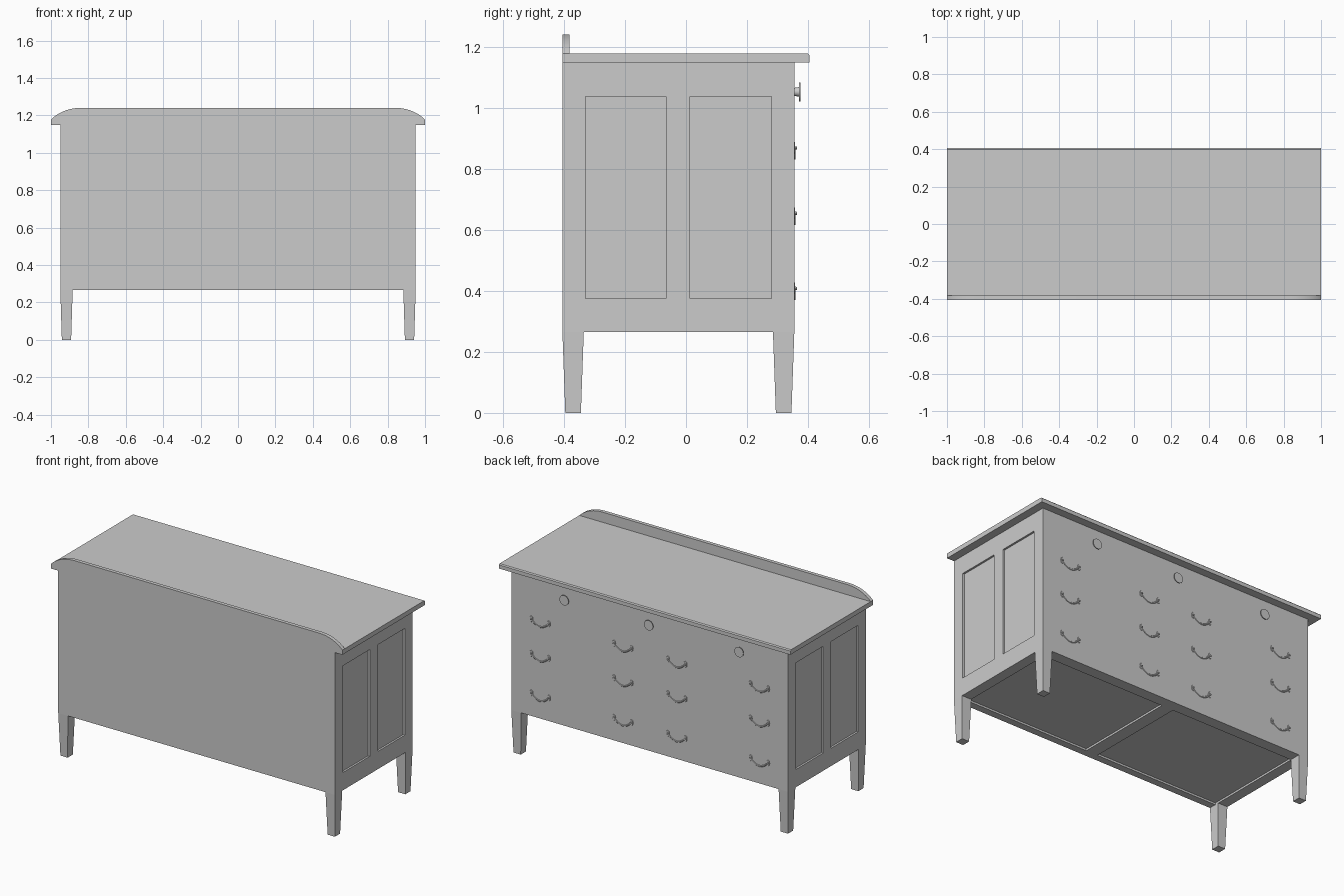
import bpy, bmesh, math
from mathutils import Matrix, Vector

if "Cube" in bpy.data.objects:
    bpy.data.objects.remove(bpy.data.objects["Cube"], do_unlink=True)

grey = bpy.data.materials.new("plain grey")
grey.use_nodes = True
grey.diffuse_color = (0.6, 0.6, 0.6, 1)
grey.node_tree.nodes["Principled BSDF"].inputs["Base Color"].default_value = (0.6, 0.6, 0.6, 1)


def finish(name, bm):
    bmesh.ops.recalc_face_normals(bm, faces=bm.faces)
    mesh = bpy.data.meshes.new(name)
    bm.to_mesh(mesh)
    bm.free()
    mesh.materials.append(grey)
    ob = bpy.data.objects.new(name, mesh)
    bpy.context.collection.objects.link(ob)
    return ob


def add_box(bm, lo, hi):
    lo, hi = Vector(lo), Vector(hi)
    m = Matrix.Translation((lo + hi) / 2) @ Matrix.Diagonal((*(hi - lo), 1))
    return bmesh.ops.create_cube(bm, size=1, matrix=m)["verts"]


def add_disc(bm, x, z, y0, y1, r0, r1, sides):
    # turned piece whose axis points out of the drawer front
    m = Matrix.Translation((x, (y0 + y1) / 2, z)) @ Matrix.Rotation(-math.pi / 2, 4, "X")
    bmesh.ops.create_cone(bm, cap_ends=True, segments=sides, radius1=r0, radius2=r1,
                          depth=y1 - y0, matrix=m)


def smooth(ob):
    bpy.ops.object.select_all(action="DESELECT")
    ob.select_set(True)
    bpy.context.view_layer.objects.active = ob
    bpy.ops.object.shade_smooth_by_angle()


BACK, FRONT = -0.405, 0.355
BOTTOM, UNDER_TOP, TOP = 0.265, 1.148, 1.177
DEPTH = 0.012

# Cabinet body with recessed panels in the sides and underside
bm = bmesh.new()
add_box(bm, (-0.95, BACK, BOTTOM), (0.95, FRONT, UNDER_TOP))
body = finish("cabinet_body", bm)

bm = bmesh.new()
for s in (-1, 1):
    for y0, y1 in ((-0.33, -0.065), (0.013, 0.28)):
        xs = sorted((s * (0.95 - DEPTH), s * 1.05))
        add_box(bm, (xs[0], y0, 0.375), (xs[1], y1, 1.037))
    xs = sorted((s * 0.04, s * 0.885))
    add_box(bm, (xs[0], -0.36, BOTTOM - 0.1), (xs[1], 0.285, BOTTOM + DEPTH))
cutter = finish("panel_cutter", bm)
cutter.hide_render = True
mod = body.modifiers.new("panels", "BOOLEAN")
mod.object = cutter
mod.operation = "DIFFERENCE"
mod.solver = "EXACT"
bpy.context.view_layer.objects.active = body
bpy.ops.object.modifier_apply(modifier=mod.name)
bpy.data.objects.remove(cutter, do_unlink=True)

# Tapered legs
for sx, side in ((-1, "right"), (1, "left")):
    for cy, end in ((-0.37, "back"), (0.32, "front")):
        bm = bmesh.new()
        cx = sx * 0.917
        for v in add_box(bm, (cx - 0.033, cy - 0.035, 0), (cx + 0.033, cy + 0.035, BOTTOM)):
            if v.co.z < 0.1:
                v.co.x = cx + (v.co.x - cx) * 0.75
                v.co.y = cy + (v.co.y - cy) * 0.73
        finish(f"{end}_{side}_leg", bm)

# Overhanging top board with a softened front edge
bm = bmesh.new()
add_box(bm, (-1, BACK, UNDER_TOP), (1, 0.405, TOP))
edge = [e for e in bm.edges if all(v.co.z > TOP - 0.001 and v.co.y > 0.4 for v in e.verts)]
bmesh.ops.bevel(bm, geom=edge, offset=0.006, segments=1, affect="EDGES")
finish("top_board", bm)

# Low back rail with rounded shoulders
bm = bmesh.new()
shoulder = []
for i in range(13):
    a = math.radians(52 * (1 - i / 12))
    shoulder.append((0.84 + 0.16 * math.sin(a) / math.sin(math.radians(52)),
                     1.24 - 0.063 * (1 - math.cos(a)) / (1 - math.cos(math.radians(52)))))
outline = shoulder + [(-x, z) for x, z in reversed(shoulder)]
face = bm.faces.new([bm.verts.new((x, BACK, z)) for x, z in outline])
ext = bmesh.ops.extrude_face_region(bm, geom=[face])["geom"]
bmesh.ops.translate(bm, vec=(0, 0.023, 0),
                    verts=[g for g in ext if isinstance(g, bmesh.types.BMVert)])
smooth(finish("back_rail", bm))

# Round knobs on the top drawers
for i, x in enumerate((0.575, -0.005, -0.625)):
    bm = bmesh.new()
    add_disc(bm, x, 1.052, FRONT, 0.371, 0.013, 0.016, 24)
    add_disc(bm, x, 1.052, 0.371, 0.375, 0.031, 0.031, 24)
    smooth(finish(f"drawer_knob_{i + 1}", bm))


# Drop pulls: two pointed back plates, studs and a sagging bail
def drop_pull(name, x, z):
    bm = bmesh.new()
    for s in (-1, 1):
        px = x + s * 0.06
        first = len(bm.verts)
        add_disc(bm, px, z, FRONT, FRONT + 0.003, 0.02, 0.018, 8)
        bm.verts.ensure_lookup_table()
        for v in bm.verts[first:]:
            v.co.x = px + (v.co.x - px) * 0.6
        add_disc(bm, px, z, FRONT, FRONT + 0.009, 0.006, 0.005, 8)
    rings = []
    for i in range(13):
        t = i / 6 - 1
        c = Vector((x + 0.06 * t, FRONT + 0.002, z - 0.034 * (1 - t * t)))
        across = Vector((0.068 * t, 0, -0.06)).normalized()
        rings.append([bm.verts.new(c + across * (0.005 * math.cos(a)) + Vector((0, 0.003 * math.sin(a), 0)))
                      for a in (k * math.tau / 6 for k in range(6))])
    for r, q in zip(rings, rings[1:]):
        for k in range(6):
            bm.faces.new((r[k], r[k - 1], q[k - 1], q[k]))
    bm.faces.new(rings[0])
    bm.faces.new(rings[-1])
    smooth(finish(name, bm))


for row, z in enumerate((0.868, 0.654, 0.408)):
    for col, x in enumerate((-0.752, -0.185, 0.185, 0.752)):
        drop_pull(f"drawer_pull_{row + 1}_{col + 1}", x, z)
